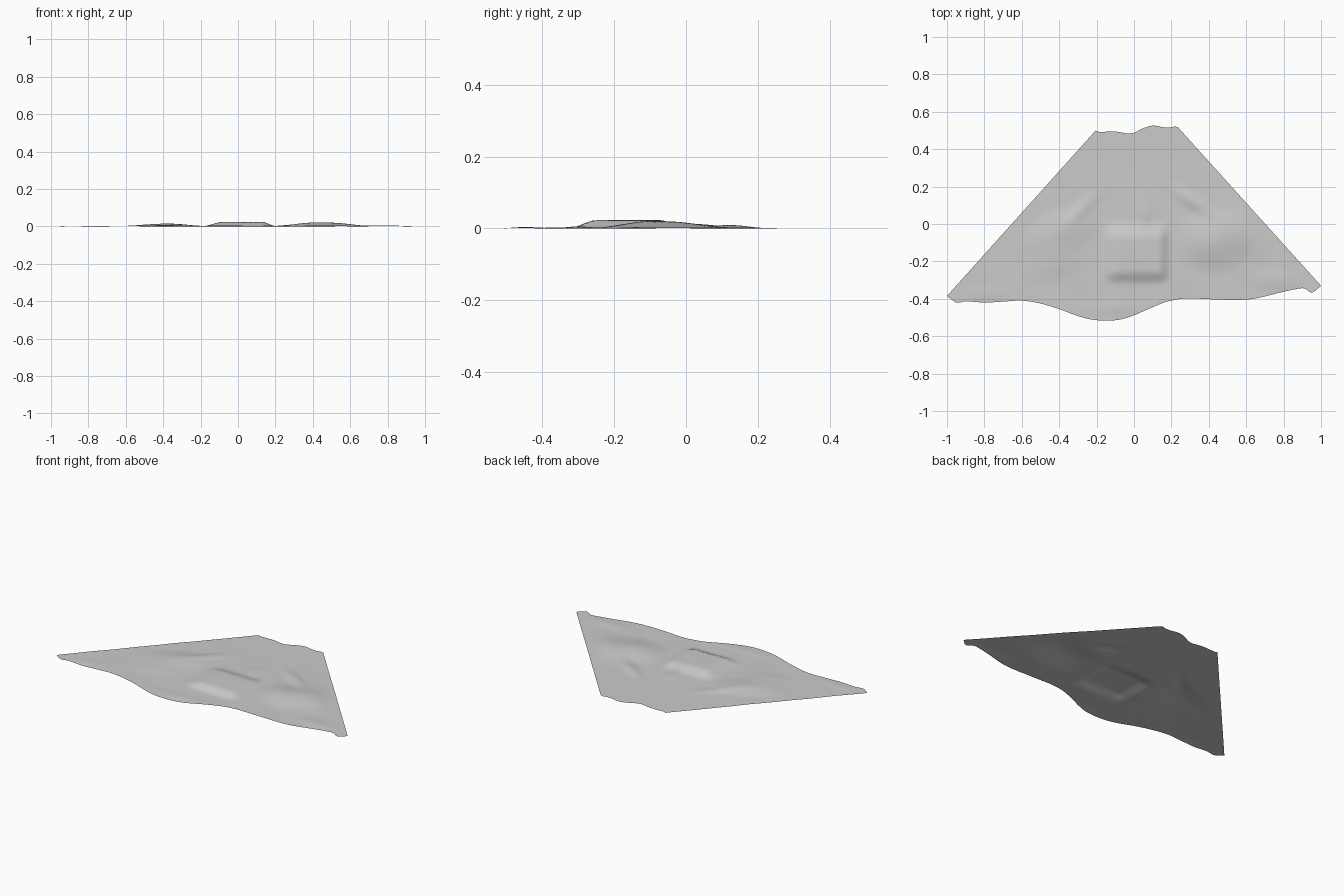
import bpy, bmesh, math

if "Cube" in bpy.data.objects:
    bpy.data.objects.remove(bpy.data.objects["Cube"])

# Outline of the ground sheet: front and back edges, sides are straight
FRONT = [(-1, -.385), (-.95, -.42), (-.9, -.413), (-.8, -.42), (-.7, -.415), (-.6, -.41),
         (-.5, -.425), (-.4, -.455), (-.3, -.492), (-.23, -.51), (-.15, -.517), (-.07, -.51),
         (0, -.488), (.1, -.445), (.18, -.414), (.28, -.398), (.4, -.402), (.55, -.406),
         (.65, -.398), (.8, -.362), (.9, -.343), (.92, -.348), (.95, -.368), (1, -.33)]
BACK = [(-.205, .5), (-.19, .493), (-.1, .494), (-.03, .484), (0, .488), (.05, .512),
        (.1, .526), (.16, .517), (.2, .516), (.215, .521), (.235, .517)]


def sample(points, u):
    """Smooth point on an edge at the fraction u of its width."""
    x = points[0][0] + u * (points[-1][0] - points[0][0])
    i = 0
    while i < len(points) - 2 and points[i + 1][0] < x:
        i += 1
    (x0, y0), (x1, y1) = points[i], points[i + 1]

    def slope(j):
        a, b = points[max(j - 1, 0)], points[min(j + 1, len(points) - 1)]
        return (b[1] - a[1]) / (b[0] - a[0])
    h = x1 - x0
    t = (x - x0) / h
    y = ((2 * t**3 - 3 * t**2 + 1) * y0 + (t**3 - 2 * t**2 + t) * h * slope(i)
         + (3 * t**2 - 2 * t**3) * y1 + (t**3 - t**2) * h * slope(i + 1))
    return x, y


def ramp(a, b, t):
    t = min(max((t - a) / (b - a), 0), 1)
    return t * t * (3 - 2 * t)


def mound(x, y, cx, cy, rx, ry, height, turn=0):
    """Rounded hill, turned by an angle in degrees."""
    c, s = math.cos(math.radians(turn)), math.sin(math.radians(turn))
    dx, dy = x - cx, y - cy
    d = math.hypot((c * dx + s * dy) / rx, (c * dy - s * dx) / ry)
    return height * (1 - ramp(0, 1, d))


# Gentle relief: centre x, y, radii, height, turn
MOUNDS = [(.42, -.09, .24, .19, .020, 0), (.55, -.02, .30, .13, .009, -40),
          (.30, .13, .20, .06, .009, -35), (-.40, -.05, .24, .15, .014, 25),
          (-.42, -.20, .22, .12, .006, 20), (-.28, .08, .18, .06, .006, 45),
          (.05, .05, .06, .12, .005, 0), (-.80, -.37, .16, .06, .003, 0),
          (.75, -.30, .20, .07, .004, 0), (-.10, -.45, .30, .06, .003, 0)]


def height(x, y):
    # Flat raised pad in the middle
    z = .022 * (ramp(-.19, -.08, x) * (1 - ramp(.13, .20, x))
                * ramp(-.325, -.25, y) * (1 - ramp(-.08, .02, y)))
    z += sum(mound(x, y, *m) for m in MOUNDS)
    z += .001 * (1 + math.sin(17 * x + 9 * y) * math.sin(14 * y - 5 * x))
    # Level out towards the back and the side corners
    return min(z, .027) * (1 - ramp(.1, .35, y)) * (1 - ramp(.85, 1, abs(x)))


# Ground sheet
NU, NV = 120, 60
bm = bmesh.new()
rows = []
for j in range(NV + 1):
    v, row = j / NV, []
    for i in range(NU + 1):
        (fx, fy), (bx, by) = sample(FRONT, i / NU), sample(BACK, i / NU)
        x, y = fx + (bx - fx) * v, fy + (by - fy) * v
        row.append(bm.verts.new((x, y, height(x, y))))
    rows.append(row)
for j in range(NV):
    for i in range(NU):
        bm.faces.new((rows[j][i], rows[j][i + 1], rows[j + 1][i + 1], rows[j + 1][i]))
mesh = bpy.data.meshes.new("ground_sheet")
bm.to_mesh(mesh)
bm.free()
mesh.shade_smooth()
grey = bpy.data.materials.new("light grey")
grey.diffuse_color = (.6, .6, .6, 1)
grey.use_nodes = True
grey.node_tree.nodes["Principled BSDF"].inputs["Base Color"].default_value = grey.diffuse_color
mesh.materials.append(grey)
bpy.context.collection.objects.link(bpy.data.objects.new("ground_sheet", mesh))
